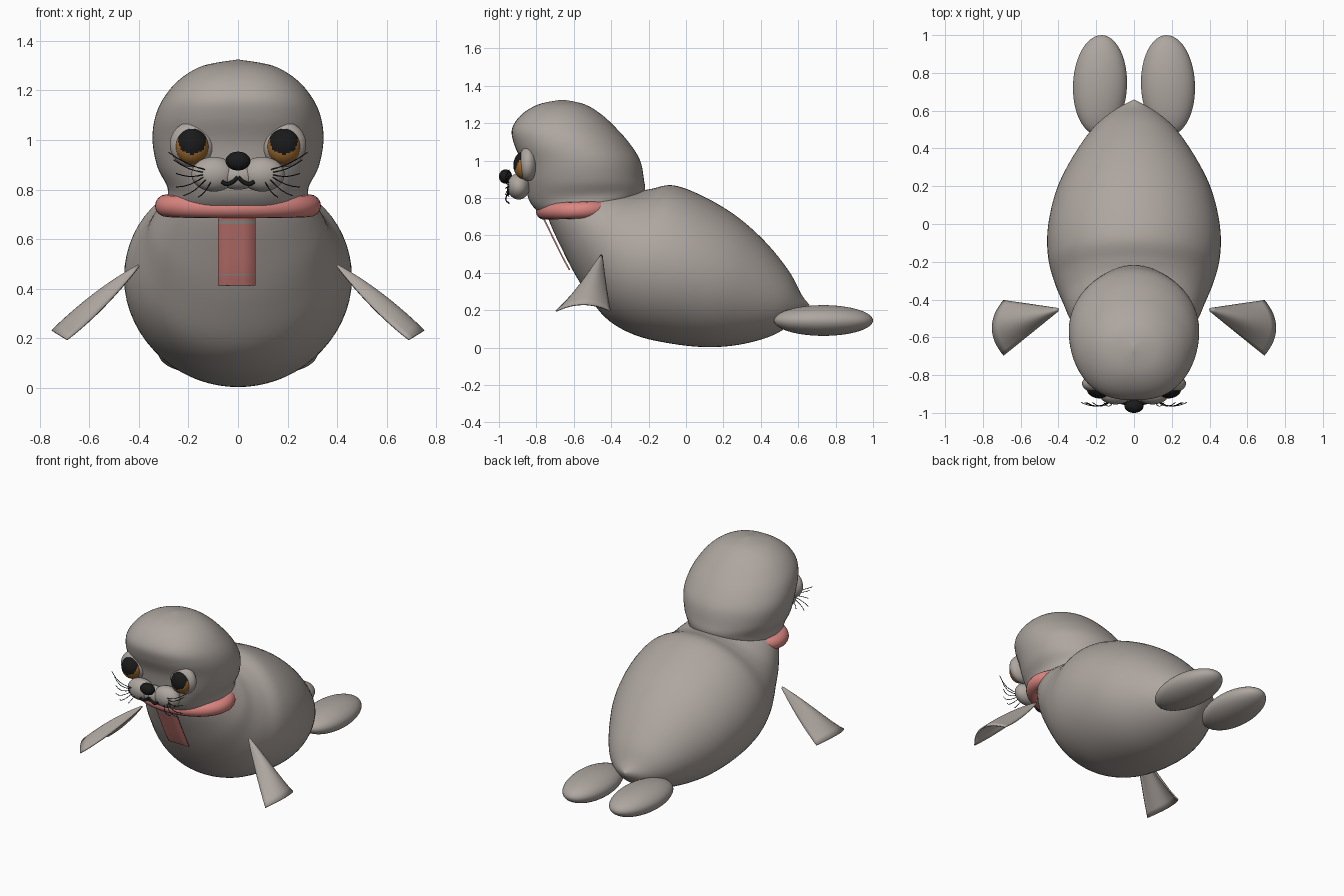
import bpy, bmesh, math
from mathutils import Vector, Matrix

if "Cube" in bpy.data.objects:
    bpy.data.objects.remove(bpy.data.objects["Cube"])


def material(name, rgb):
    m = bpy.data.materials.new(name)
    m.use_nodes = True
    m.diffuse_color = (*rgb, 1)
    bsdf = m.node_tree.nodes["Principled BSDF"]
    bsdf.inputs["Base Color"].default_value = (*rgb, 1)
    bsdf.inputs["Roughness"].default_value = 0.7
    return m


grey = material("warm grey fur", (0.42, 0.38, 0.35))
pink = material("pink scarf", (0.72, 0.24, 0.22))
amber = material("amber iris", (0.36, 0.15, 0.03))
black = material("black", (0.01, 0.01, 0.01))


def finish(name, bm, *mats, closed=True):
    if closed:
        bmesh.ops.recalc_face_normals(bm, faces=bm.faces)
    for f in bm.faces:
        f.smooth = True
    me = bpy.data.meshes.new(name)
    bm.to_mesh(me)
    bm.free()
    for m in mats:
        me.materials.append(m)
    ob = bpy.data.objects.new(name, me)
    bpy.context.collection.objects.link(ob)
    return ob


def spline(points, steps):
    """Smooth path through tuples of any length."""
    pts = [Vector(p) for p in points]
    out = []
    for i in range(len(pts) - 1):
        a, b, c, d = pts[max(i - 1, 0)], pts[i], pts[i + 1], pts[min(i + 2, len(pts) - 1)]
        for s in range(steps):
            t = s / steps
            out.append(b + (c - a) * (t / 2) + (a * 2 - b * 5 + c * 4 - d) * (t * t / 2)
                       + (b * 3 - a - c * 3 + d) * (t ** 3 / 2))
    return out + [pts[-1]]


def grid_faces(bm, rows, wrap):
    n = len(rows[0])
    for r, q in zip(rows, rows[1:]):
        for i in range(n if wrap else n - 1):
            j = (i + 1) % n
            bm.faces.new((r[i], r[j], q[j], q[i]))


def loft(name, rings, mat, front_power=1.0, sides=64, steps=6):
    """Each ring: front (y, z), back (y, z), half width."""
    bm = bmesh.new()
    rows = []
    for yf, zf, yb, zb, w in spline(rings, steps):
        row = []
        for k in range(sides):
            a = 2 * math.pi * k / sides
            c, s = math.cos(a), math.sin(a)
            p = front_power if c > 0 else 1.0
            x = max(w, 0.001) * math.copysign(abs(s) ** p, s)
            row.append(bm.verts.new((x, (yf + yb) / 2 + (yf - yb) / 2 * c,
                                     (zf + zb) / 2 + (zf - zb) / 2 * c)))
        rows.append(row)
    grid_faces(bm, rows, True)
    bm.faces.new(rows[0])
    bm.faces.new(rows[-1])
    return finish(name, bm, mat)


def ellipsoid(name, center, radii, *mats, turn=0.0, rule=None):
    bm = bmesh.new()
    mat = Matrix.Translation(center) @ Matrix.Rotation(turn, 4, "Z") @ Matrix.Diagonal((*radii, 1))
    bmesh.ops.create_uvsphere(bm, u_segments=48, v_segments=32, radius=1, matrix=mat)
    if rule:
        for f in bm.faces:
            f.material_index = rule(f.calc_center_median())
    return finish(name, bm, *mats)


def tube(name, paths, radius, mat):
    cu = bpy.data.curves.new(name, "CURVE")
    cu.dimensions = "3D"
    cu.bevel_depth = radius
    cu.bevel_resolution = 2
    cu.use_fill_caps = True
    for path in paths:
        sp = cu.splines.new("POLY")
        sp.points.add(len(path) - 1)
        for p, co in zip(sp.points, path):
            p.co = (*co, 1)
    cu.materials.append(mat)
    ob = bpy.data.objects.new(name, cu)
    bpy.context.collection.objects.link(ob)


# Body, from tail tip to neck
loft("body", [
    (0.655, 0.21, 0.66, 0.23, 0.0),
    (0.57, 0.13, 0.62, 0.28, 0.11),
    (0.45, 0.06, 0.55, 0.41, 0.22),
    (0.28, 0.015, 0.42, 0.57, 0.325),
    (0.10, 0.003, 0.26, 0.71, 0.41),
    (-0.10, 0.025, 0.08, 0.815, 0.455),
    (-0.28, 0.07, -0.07, 0.868, 0.455),
    (-0.43, 0.16, -0.18, 0.85, 0.42),
    (-0.55, 0.32, -0.24, 0.84, 0.38),
    (-0.65, 0.50, -0.30, 0.84, 0.34),
    (-0.745, 0.72, -0.35, 0.84, 0.26),
    (-0.70, 0.78, -0.40, 0.84, 0.15)], grey)

# Head, from neck to crown, with a flatter face
loft("head", [
    (-0.75, 0.70, -0.32, 0.74, 0.26),
    (-0.80, 0.735, -0.25, 0.79, 0.28),
    (-0.84, 0.79, -0.22, 0.84, 0.287),
    (-0.86, 0.88, -0.225, 0.90, 0.325),
    (-0.88, 0.99, -0.245, 1.00, 0.345),
    (-0.92, 1.09, -0.30, 1.09, 0.335),
    (-0.93, 1.17, -0.37, 1.17, 0.30),
    (-0.88, 1.245, -0.45, 1.245, 0.235),
    (-0.79, 1.30, -0.54, 1.30, 0.14),
    (-0.67, 1.325, -0.65, 1.325, 0.0)], grey, front_power=0.78)

# Nose, mouth and chin
ellipsoid("nose", (0, -0.965, 0.915), (0.05, 0.035, 0.038), black)
ellipsoid("muzzle_middle", (0, -0.895, 0.855), (0.09, 0.052, 0.055), grey)
mouth = spline([(-0.065, -0.947, 0.832), (-0.045, -0.95, 0.822),
                (-0.02, -0.95, 0.832), (0, -0.95, 0.85)], 4)
tube("mouth", [mouth, [(-x, y, z) for x, y, z in mouth]], 0.008, black)


def flipper(name, side):
    bm = bmesh.new()
    rows = []
    for i in range(13):
        t = 0.03 + 0.97 * i / 12
        row = []
        for j in range(17):
            u = j / 8 - 1
            arch = 1 - u * u
            x = 0.39 + 0.30 * t + 0.06 * t * arch
            y = -0.45 - 0.10 * t + 0.145 * t * u
            z = 0.5 - 0.305 * t + 0.035 * t * arch + t * (1 - t) * (0.16 * arch - 0.08)
            row.append(bm.verts.new((side * x, y, z)))
        rows.append(row)
    grid_faces(bm, rows, False)
    ob = finish(name, bm, grey)
    mod = ob.modifiers.new("thickness", "SOLIDIFY")
    mod.thickness = 0.008
    mod.offset = 0


def whisker(side, x0, z0, x1, z1):
    return [(side * (x0 + (x1 - x0) * t), -0.945 - 0.02 * math.sin(math.pi * t),
             z0 + (z1 - z0) * t - 0.01 * math.sin(math.pi * t)) for t in (0, 0.25, 0.5, 0.75, 1)]


# Paired parts
for label, s in (("left", 1), ("right", -1)):
    ellipsoid(label + "_muzzle", (s * 0.098, -0.895, 0.862), (0.09, 0.06, 0.07), grey)
    ellipsoid(label + "_eyelid", (s * 0.185, -0.845, 0.982), (0.09, 0.052, 0.092), grey)
    ellipsoid(label + "_eye", (s * 0.185, -0.865, 0.975), (0.068, 0.058, 0.074), amber, black,
              rule=lambda c, s=s: int(c.z > 1.0 or math.hypot(c.x - s * 0.185, c.z - 1.0) < 0.057))
    ellipsoid(label + "_hind_flipper", (s * 0.18, 0.735, 0.145), (0.143, 0.265, 0.082), grey,
              turn=s * 0.04)
    flipper(label + "_front_flipper", s)
    tube(label + "_whiskers", [whisker(s, *w) for w in (
        (0.13, 0.88, 0.28, 0.95), (0.14, 0.87, 0.26, 0.92), (0.14, 0.86, 0.25, 0.865),
        (0.14, 0.85, 0.25, 0.81), (0.13, 0.84, 0.22, 0.775), (0.11, 0.83, 0.16, 0.77))],
        0.002, black)

# Scarf ring around the neck
bm = bmesh.new()
rows = []
for i in range(65):
    a = 2 * math.pi * i / 64
    row = []
    for j in range(16):
        b = 2 * math.pi * j / 16
        r = 0.045 * math.cos(b)
        y = (0.195 + r) * math.sin(a)
        row.append(bm.verts.new(((0.29 + r) * math.cos(a), -0.562 + y,
                                 0.735 + 0.045 * math.sin(b) + 0.03 * y)))
    rows.append(row)
grid_faces(bm, rows, True)
bmesh.ops.remove_doubles(bm, verts=bm.verts, dist=0.0001)
finish("scarf_ring", bm, pink)

# Hanging scarf end with two narrow pale bands
bm = bmesh.new()
path = spline([(-0.775, 0.72), (-0.668, 0.50), (-0.622, 0.415)], 16)
rows = [[bm.verts.new((x, y, z)) for x in (-0.08, -0.03, 0.02, 0.07)] for y, z in path]
grid_faces(bm, rows, False)
for f in bm.faces:
    z = f.calc_center_median().z
    f.material_index = int(abs(z - 0.672) < 0.007 or abs(z - 0.456) < 0.003)
end = finish("scarf_end", bm, pink, grey)
mod = end.modifiers.new("thickness", "SOLIDIFY")
mod.thickness = 0.008
mod.offset = 0
